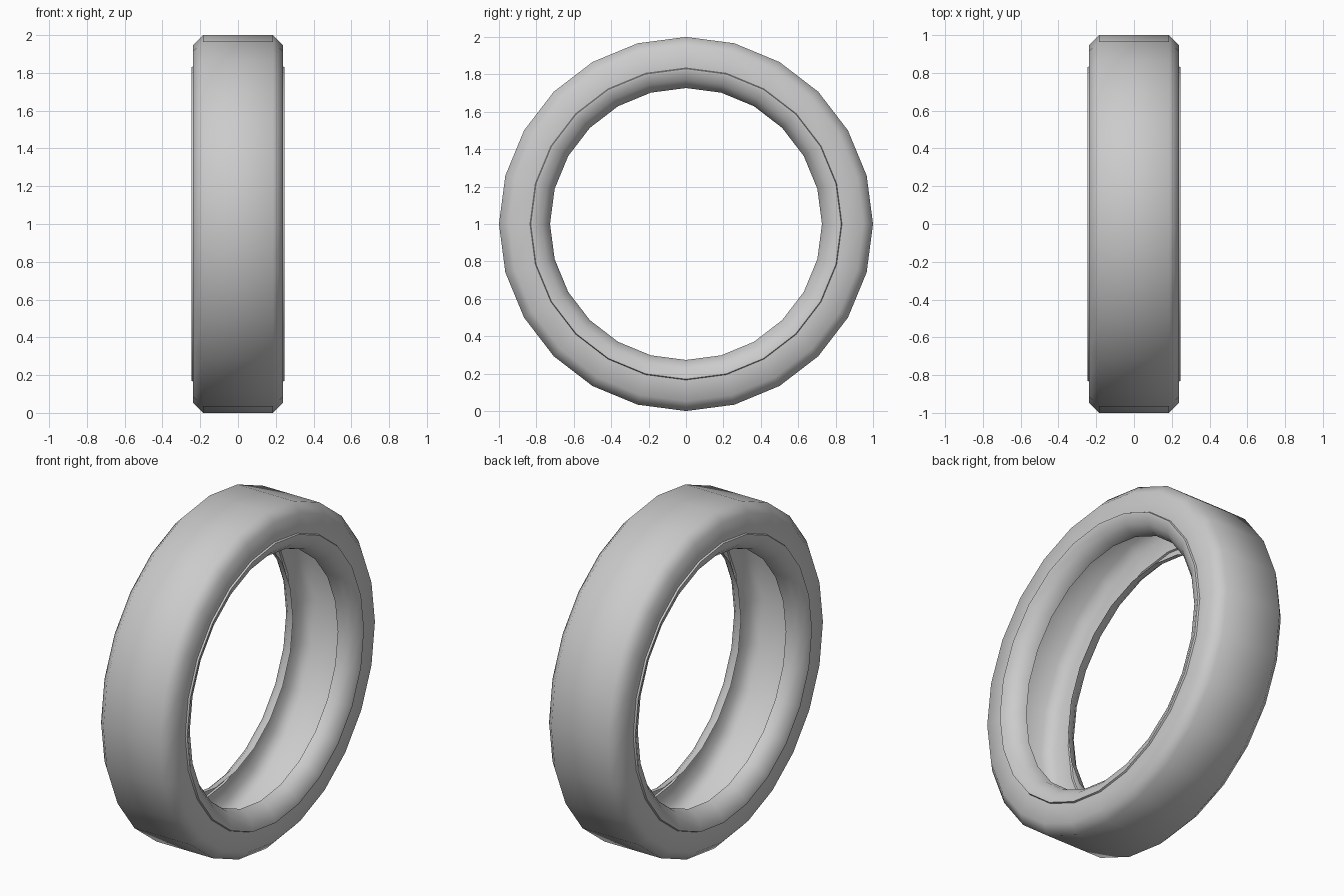
import bpy, bmesh
from math import sin, cos, pi, radians

if "Cube" in bpy.data.objects:
    bpy.data.objects.remove(bpy.data.objects["Cube"])

SIDES = 24

# Half cross-section (x, radius): tread, shoulder, sidewall, raised bead, rounded lip
half = [(0.185, 1.0), (0.237, 0.947), (0.237, 0.834), (0.247, 0.83),
        (0.247, 0.82), (0.222, 0.77), (0.187, 0.737), (0.147, 0.727)]
profile = [(-x, r) for x, r in reversed(half)] + half

# Sweep the open section around the x axis: a hollow tyre shell, open at the rim
bm = bmesh.new()
rings = []
for i in range(SIDES):
    a = 2 * pi * i / SIDES
    rings.append([bm.verts.new((x, r * sin(a), 1 + r * cos(a))) for x, r in profile])
for i in range(SIDES):
    p, q = rings[i], rings[(i + 1) % SIDES]
    for j in range(len(profile) - 1):
        bm.faces.new((p[j], p[j + 1], q[j + 1], q[j]))
bm.normal_update()
# Make the tread face outward
tread = max(bm.faces, key=lambda f: f.calc_center_median().z)
if tread.normal.z < 0:
    bmesh.ops.reverse_faces(bm, faces=bm.faces)

mesh = bpy.data.meshes.new("tyre")
bm.to_mesh(mesh)
bm.free()
tyre = bpy.data.objects.new("tyre", mesh)
bpy.context.collection.objects.link(tyre)

# Smooth tread and shoulders, crisp bead edges
bpy.context.view_layer.objects.active = tyre
tyre.select_set(True)
bpy.ops.object.shade_smooth_by_angle(angle=radians(48))
